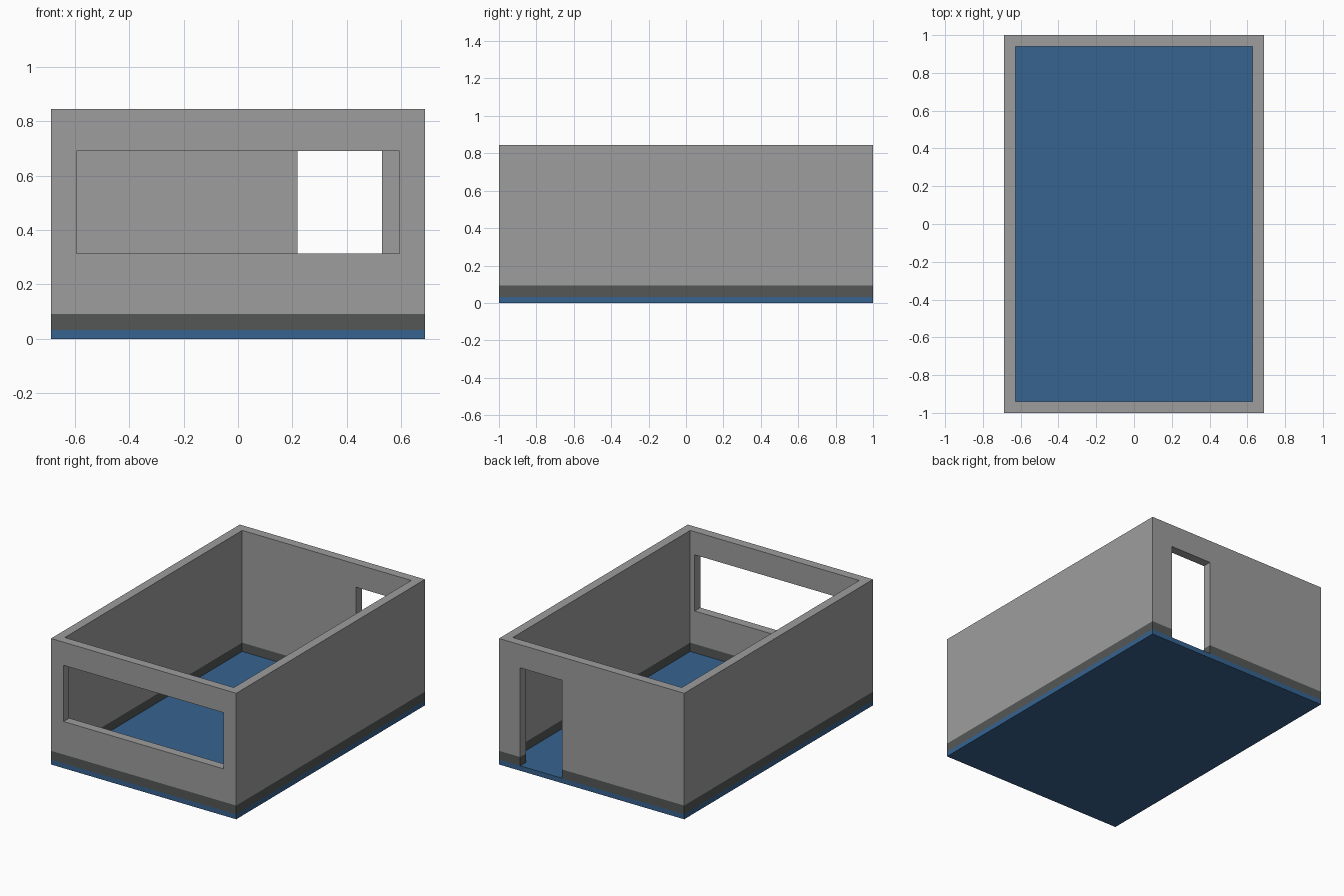
import bpy
import bmesh

if "Cube" in bpy.data.objects:
    bpy.data.objects.remove(bpy.data.objects["Cube"])

HALF_X, HALF_Y, HEIGHT = 0.687, 1.0, 0.845
WALL = 0.06
FLOOR_TOP, BAND_TOP = 0.033, 0.092
OPEN_TOP = 0.69


def material(name, color):
    mat = bpy.data.materials.new(name)
    mat.diffuse_color = (*color, 1.0)
    mat.use_nodes = True
    mat.node_tree.nodes["Principled BSDF"].inputs["Base Color"].default_value = mat.diffuse_color
    return mat


def box(name, lo, hi):
    bm = bmesh.new()
    bmesh.ops.create_cube(bm, size=1.0)
    for v in bm.verts:
        v.co = [lo[i] if v.co[i] < 0 else hi[i] for i in range(3)]
    mesh = bpy.data.meshes.new(name)
    bm.to_mesh(mesh)
    bm.free()
    obj = bpy.data.objects.new(name, mesh)
    bpy.context.collection.objects.link(obj)
    return obj


def cut(target, cutter):
    cutter.hide_render = True
    mod = target.modifiers.new("cut", 'BOOLEAN')
    mod.operation = 'DIFFERENCE'
    mod.solver = 'EXACT'
    mod.object = cutter
    bpy.context.view_layer.objects.active = target
    bpy.ops.object.modifier_apply(modifier=mod.name)
    bpy.data.objects.remove(cutter)


blue = material("floor blue", (0.038, 0.125, 0.28))
grey = material("wall grey", (0.34, 0.34, 0.34))
dark = material("skirting dark grey", (0.088, 0.097, 0.094))

# Floor slab
floor = box("floor", (-HALF_X, -HALF_Y, 0), (HALF_X, HALF_Y, FLOOR_TOP))
floor.data.materials.append(blue)

# Walls, hollowed out
walls = box("walls", (-HALF_X, -HALF_Y, FLOOR_TOP), (HALF_X, HALF_Y, HEIGHT))
ix, iy = HALF_X - WALL, HALF_Y - WALL
cut(walls, box("room_cutter", (-ix, -iy, -0.5), (ix, iy, 1.5)))

# Wide window in the front wall, doorway in the back wall
cut(walls, box("window_cutter", (-0.594, -1.2, 0.313), (0.594, -0.8, OPEN_TOP)))
cut(walls, box("door_cutter", (0.219, 0.8, -0.5), (0.53, 1.2, OPEN_TOP)))

# Dark skirting band along the wall bottoms, inside and out
walls.data.materials.clear()
walls.data.materials.append(grey)
walls.data.materials.append(dark)
bm = bmesh.new()
bm.from_mesh(walls.data)
bmesh.ops.bisect_plane(bm, geom=bm.verts[:] + bm.edges[:] + bm.faces[:],
                       plane_co=(0, 0, BAND_TOP), plane_no=(0, 0, 1))
for f in bm.faces:
    f.material_index = 1 if f.calc_center_median().z < BAND_TOP else 0
    f.smooth = False
bm.normal_update()
# An opening can leave one wall face spanning the band, so use vertex heights
for f in bm.faces:
    f.material_index = 1 if max(v.co.z for v in f.verts) < BAND_TOP + 0.001 else 0
bm.to_mesh(walls.data)
bm.free()
